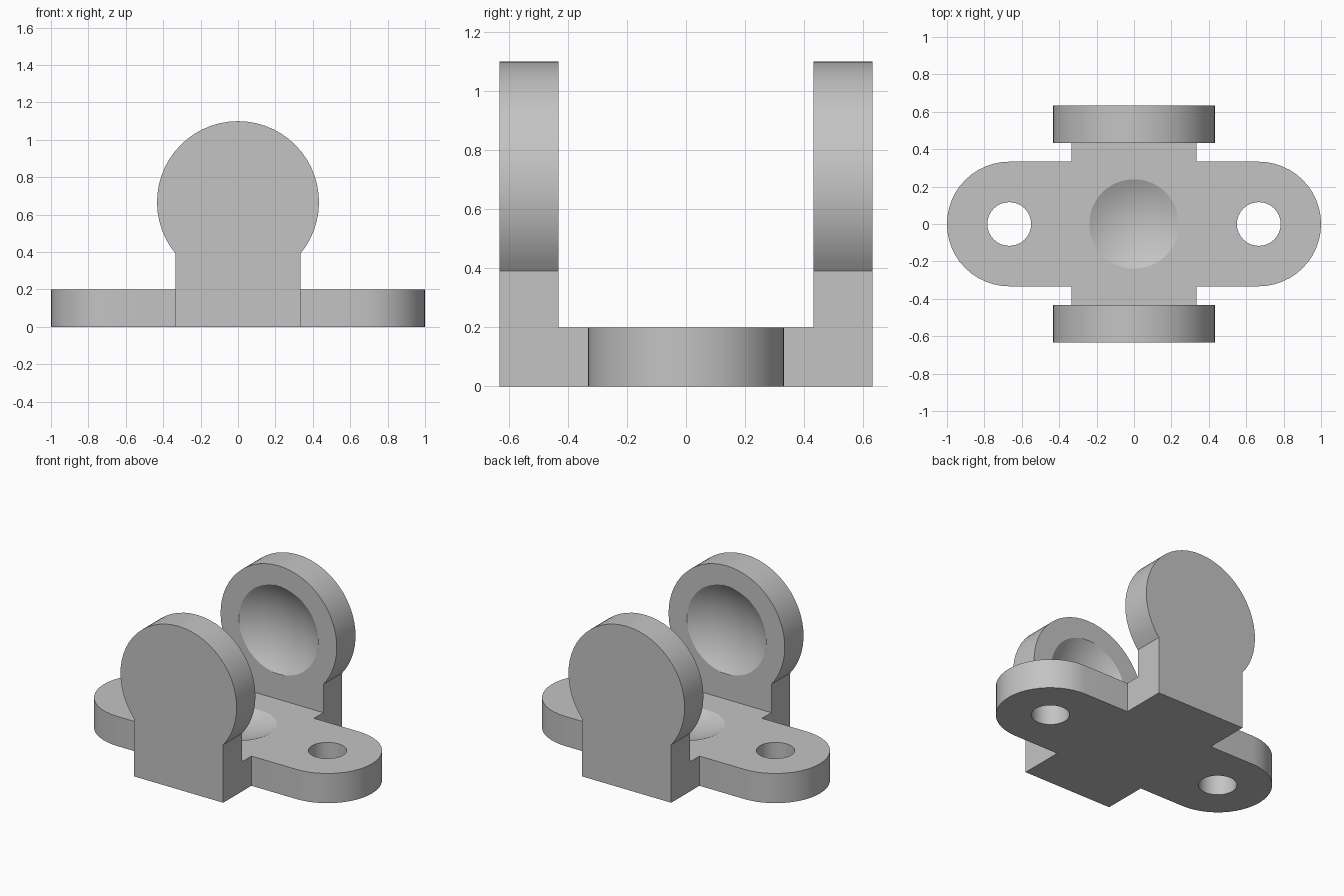
import bpy, bmesh, math
from mathutils import Matrix, Vector

if "Cube" in bpy.data.objects:
    bpy.data.objects.remove(bpy.data.objects["Cube"], do_unlink=True)

THICK = 0.2          # plate and cheek thickness
HALF = 0.333         # half width of the arms
EAR_X = 0.667        # centre of the rounded ends and screw holes
CHEEK_IN = 0.433     # inner face of the cheeks
BALL_Z = 0.667       # centre of the ball seat
DISC_R = 0.433
BALL_R = 0.525

grey = bpy.data.materials.new("plain grey")
grey.use_nodes = True
colour = (0.55, 0.55, 0.55, 1)
grey.diffuse_color = colour
grey.node_tree.nodes["Principled BSDF"].inputs["Base Color"].default_value = colour


def make_object(name, bm):
    bmesh.ops.recalc_face_normals(bm, faces=bm.faces[:])
    mesh = bpy.data.meshes.new(name)
    bm.to_mesh(mesh)
    bm.free()
    mesh.materials.append(grey)
    obj = bpy.data.objects.new(name, mesh)
    bpy.context.collection.objects.link(obj)
    return obj


def extrude_profile(name, points, direction):
    bm = bmesh.new()
    face = bm.faces.new([bm.verts.new(p) for p in points])
    side = bmesh.ops.extrude_face_region(bm, geom=[face])["geom"]
    moved = [v for v in side if isinstance(v, bmesh.types.BMVert)]
    bmesh.ops.translate(bm, verts=moved, vec=Vector(direction))
    return make_object(name, bm)


def arc(cx, cy, radius, start, end, steps):
    angles = [start + (end - start) * i / steps for i in range(steps + 1)]
    return [(cx + radius * math.cos(a), cy + radius * math.sin(a)) for a in angles]


def combine(target, tool, operation):
    tool.hide_render = True
    mod = target.modifiers.new(operation.lower(), "BOOLEAN")
    mod.operation = operation
    mod.solver = "EXACT"
    mod.object = tool
    bpy.context.view_layer.objects.active = target
    bpy.ops.object.modifier_apply(modifier=mod.name)
    bpy.data.objects.remove(tool, do_unlink=True)


# Cross-shaped base plate with rounded ends
reach = CHEEK_IN + THICK
half_plan = [(HALF, -reach), (HALF, -HALF)]
half_plan += arc(EAR_X, 0, HALF, -math.pi / 2, math.pi / 2, 24)
half_plan += [(HALF, HALF), (HALF, reach)]
plan = half_plan + [(-x, -y) for x, y in half_plan]
bracket = extrude_profile("ball_bracket", [(x, y, 0) for x, y in plan], (0, 0, THICK))

# Upright cheeks: a disc on a straight neck
neck = math.acos(HALF / DISC_R)
outline = arc(0, BALL_Z, DISC_R, -neck, math.pi + neck, 40)
outline = [(HALF, 0)] + outline + [(-HALF, 0)]
for side in (-1, 1):
    cheek = extrude_profile("cheek", [(x, side * CHEEK_IN, z) for x, z in outline],
                            (0, side * THICK, 0))
    combine(bracket, cheek, "UNION")

# Screw holes through both ends
for side in (-1, 1):
    circle = arc(side * EAR_X, 0, 0.117, 0, 2 * math.pi, 32)[:-1]
    hole = extrude_profile("hole_cutter", [(x, y, -0.1) for x, y in circle], (0, 0, 0.5))
    combine(bracket, hole, "DIFFERENCE")

# Spherical seat hollowed into the cheeks and the base
ball_mesh = bmesh.new()
bmesh.ops.create_uvsphere(ball_mesh, u_segments=64, v_segments=32, radius=BALL_R,
                          matrix=Matrix.Translation((0, 0, BALL_Z)))
combine(bracket, make_object("ball_cutter", ball_mesh), "DIFFERENCE")

# Smooth the curved walls and keep the edges crisp
bpy.ops.object.select_all(action="DESELECT")
bracket.select_set(True)
bpy.context.view_layer.objects.active = bracket
bpy.ops.object.shade_smooth_by_angle(angle=math.radians(25))
